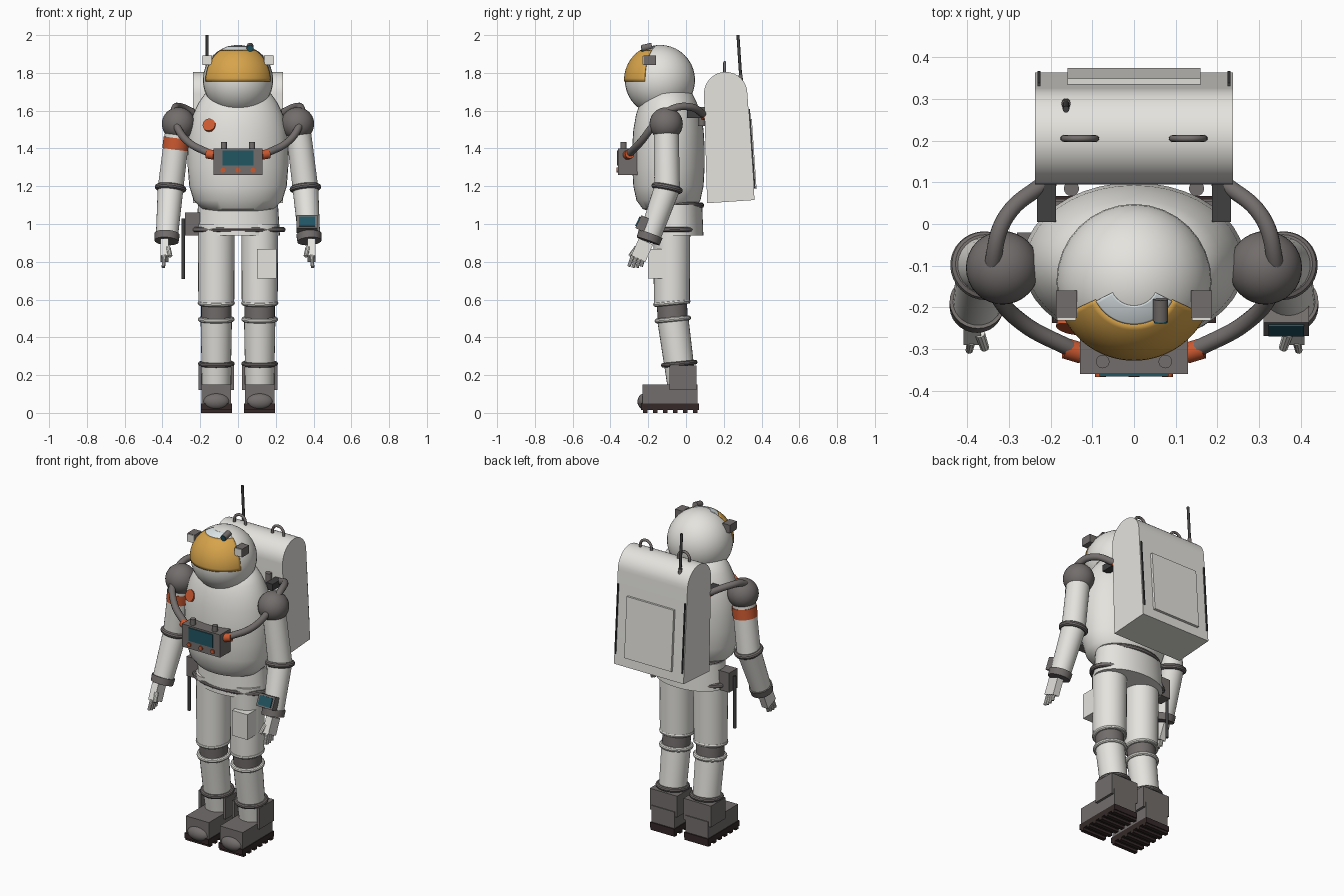
import bpy, bmesh, math
from mathutils import Vector, Matrix, Euler

cube = bpy.data.objects.get("Cube")
if cube:
    bpy.data.objects.remove(cube, do_unlink=True)


def material(name, rgb):
    m = bpy.data.materials.new(name)
    m.use_nodes = True
    m.diffuse_color = (*rgb, 1)
    m.node_tree.nodes["Principled BSDF"].inputs["Base Color"].default_value = (*rgb, 1)
    return m


WHITE = material("suit white", (0.78, 0.77, 0.73))
PALE = material("pale shade", (0.72, 0.78, 0.8))
GREY = material("warm grey", (0.17, 0.155, 0.15))
DARK = material("dark grey", (0.05, 0.05, 0.05))
SOLE = material("sole brown", (0.035, 0.022, 0.022))
GOLD = material("visor gold", (0.68, 0.37, 0.07))
ORANGE = material("orange", (0.6, 0.1, 0.03))
TEAL = material("screen teal", (0.015, 0.09, 0.12))


def finish(bm, name, mat, matrix=Matrix()):
    bmesh.ops.transform(bm, matrix=matrix, verts=bm.verts)
    bmesh.ops.recalc_face_normals(bm, faces=bm.faces)
    for f in bm.faces:
        f.smooth = True
    for e in bm.edges:
        e.smooth = e.calc_face_angle(0) < 0.6
    me = bpy.data.meshes.new(name)
    bm.to_mesh(me)
    bm.free()
    me.materials.append(mat)
    ob = bpy.data.objects.new(name, me)
    bpy.context.collection.objects.link(ob)
    return ob


def place(c, rot=(0, 0, 0), size=(1, 1, 1)):
    return Matrix.LocRotScale(Vector(c), Euler([math.radians(a) for a in rot]), Vector(size))


def box(name, mat, c, size, rot=(0, 0, 0)):
    bm = bmesh.new()
    bmesh.ops.create_cube(bm, size=1)
    return finish(bm, name, mat, place(c, rot, size))


def ball(name, mat, c, size):
    bm = bmesh.new()
    bmesh.ops.create_uvsphere(bm, u_segments=32, v_segments=20, radius=1)
    return finish(bm, name, mat, place(c, size=size))


def tube(name, mat, a, b, r1, r2=None, sides=28):
    a, b = Vector(a), Vector(b)
    bm = bmesh.new()
    bmesh.ops.create_cone(bm, cap_ends=True, segments=sides, radius1=r1,
                          radius2=r1 if r2 is None else r2, depth=(b - a).length)
    q = (b - a).to_track_quat('Z', 'Y')
    return finish(bm, name, mat, Matrix.LocRotScale((a + b) / 2, q, None))


def lathe(name, mat, profile, c, sx=1, sy=1, n=40):
    bm = bmesh.new()
    rings = []
    for r, z in profile:
        rings.append([bm.verts.new((r * sx * math.cos(math.tau * i / n),
                                    r * sy * math.sin(math.tau * i / n), z)) for i in range(n)])
    for lo, hi in zip(rings, rings[1:]):
        for i in range(n):
            j = (i + 1) % n
            bm.faces.new((lo[i], lo[j], hi[j], hi[i]))
    bm.faces.new(rings[0])
    bm.faces.new(rings[-1])
    return finish(bm, name, mat, place(c))


def ring(name, mat, c, r, t, axis=(0, 0, 1), ry=None, n=32, m=10):
    """Torus, optionally oval, around an axis."""
    ry = ry or r
    bm = bmesh.new()
    g = []
    for i in range(n):
        u = math.tau * i / n
        g.append([bm.verts.new(((r + t * math.cos(math.tau * k / m)) * math.cos(u),
                                (ry + t * math.cos(math.tau * k / m)) * math.sin(u),
                                t * math.sin(math.tau * k / m))) for k in range(m)])
    for i in range(n):
        for k in range(m):
            i2, k2 = (i + 1) % n, (k + 1) % m
            bm.faces.new((g[i][k], g[i2][k], g[i2][k2], g[i][k2]))
    rot = Vector((0, 0, 1)).rotation_difference(Vector(axis))
    return finish(bm, name, mat, Matrix.LocRotScale(Vector(c), rot, None))


def hose(name, mat, points, r):
    cu = bpy.data.curves.new(name, 'CURVE')
    cu.dimensions = '3D'
    cu.bevel_depth, cu.bevel_resolution, cu.resolution_u = r, 4, 8
    cu.use_fill_caps = True
    sp = cu.splines.new('BEZIER')
    sp.bezier_points.add(len(points) - 1)
    for p, co in zip(sp.bezier_points, points):
        p.co = co
        p.handle_left_type = p.handle_right_type = 'AUTO'
    cu.materials.append(mat)
    ob = bpy.data.objects.new(name, cu)
    bpy.context.collection.objects.link(ob)


def dome_patch(name, mat, c, r, az, lo, hi, n=28, m=12):
    """Piece of a sphere facing the front."""
    bm = bmesh.new()
    g = []
    for i in range(n + 1):
        a = math.radians(-az + 2 * az * i / n)
        row = []
        for k in range(m + 1):
            e = math.radians(lo + (hi - lo) * k / m)
            row.append(bm.verts.new((r * math.cos(e) * math.sin(a),
                                     -r * math.cos(e) * math.cos(a), r * math.sin(e))))
        g.append(row)
    for i in range(n):
        for k in range(m):
            bm.faces.new((g[i][k], g[i + 1][k], g[i + 1][k + 1], g[i][k + 1]))
    ob = finish(bm, name, mat, place(c))
    s = ob.modifiers.new("thickness", 'SOLIDIFY')
    s.thickness, s.offset = 0.006, 0


# Helmet, visor and lamps
HEAD = (0, -0.138, 1.762)
ball("helmet", WHITE, HEAD, (0.186,) * 3)
dome_patch("visor", GOLD, HEAD, 0.187, 65, -2, 57)
dome_patch("sun_shade", PALE, HEAD, 0.186, 63, 57, 72)
tube("helmet_camera", GREY, (0.064, -0.18, 1.942), (0.064, -0.232, 1.93), 0.018)
tube("camera_lens", TEAL, (0.064, -0.23, 1.93), (0.064, -0.237, 1.929), 0.016)

# Torso and hips
lathe("torso", WHITE, [(0.15, 1.07), (0.19, 1.08), (0.235, 1.125), (0.258, 1.2), (0.266, 1.3),
                       (0.267, 1.4), (0.258, 1.5), (0.238, 1.58), (0.21, 1.64), (0.175, 1.69),
                       (0.12, 1.715)], (0, -0.093, 0), 1, 0.72)
lathe("hips", WHITE, [(0.222, 0.94), (0.212, 1.1)], (0, -0.05, 0), 1, 0.64)
ring("waist_ring", GREY, (0, -0.065, 1.105), 0.195, 0.016, (0, 0.04, 1), ry=0.145)
ring("belt", GREY, (0, -0.06, 0.97), 0.238, 0.014, ry=0.12)
tube("chest_badge", ORANGE, (-0.15, -0.236, 1.52), (-0.154, -0.252, 1.526), 0.034)
box("hip_pouch", GREY, (-0.24, -0.06, 1.0), (0.08, 0.08, 0.12))
tube("hip_rod", DARK, (-0.29, -0.06, 0.71), (-0.29, -0.06, 1.03), 0.009, sides=12)

# Chest control unit
box("control_unit", GREY, (0, -0.305, 1.33), (0.26, 0.11, 0.14))
box("control_screen", TEAL, (0, -0.362, 1.35), (0.165, 0.008, 0.08))
for x in (-0.08, 0, 0.08):
    tube("control_button", ORANGE, (x, -0.358, 1.285), (x, -0.367, 1.285), 0.013)

# Backpack: rounded side profile extruded across
outline = [(0.112, 1.11), (0.363, 1.127)]
outline += [(0.21 + 0.115 * math.cos(math.pi * i / 16), 1.69 + 0.115 * math.sin(math.pi * i / 16))
            for i in range(17)]
bm = bmesh.new()
face = bm.faces.new([bm.verts.new((-0.237, y, z)) for y, z in outline])
ext = bmesh.ops.extrude_face_region(bm, geom=[face])
bmesh.ops.translate(bm, vec=(0.474, 0, 0), verts=[v for v in ext["geom"] if isinstance(v, bmesh.types.BMVert)])
finish(bm, "backpack", WHITE)
box("back_panel", WHITE, (0, 0.353, 1.37), (0.32, 0.016, 0.37), (3.9, 0, 0))
tube("antenna", DARK, (-0.163, 0.292, 1.74), (-0.163, 0.275, 2.0), 0.008, sides=12)
tube("antenna_base", GREY, (-0.163, 0.292, 1.74), (-0.163, 0.288, 1.79), 0.011, sides=12)

for s in (-1, 1):
    side = "left" if s > 0 else "right"

    def P(x, y, z):
        return (s * x, y, z)

    # Fittings on helmet, chest unit and pack
    box(side + "_lamp", GREY, P(0.162, -0.193, 1.867), (0.05, 0.066, 0.05))
    box(side + "_lamp_glass", WHITE, P(0.162, -0.228, 1.867), (0.046, 0.007, 0.046))
    tube(side + "_knob", GREY, P(0.075, -0.33, 1.4), P(0.075, -0.33, 1.435), 0.016)
    tube(side + "_front_coupling", ORANGE, P(0.125, -0.31, 1.365), P(0.165, -0.298, 1.372), 0.025)
    tube(side + "_back_coupling", ORANGE, P(0.215, 0.085, 1.575), P(0.205, 0.115, 1.575), 0.025)
    hose(side + "_hose", GREY, [P(0.14, -0.305, 1.368), P(0.27, -0.235, 1.44), P(0.33, -0.16, 1.535),
                                P(0.335, -0.07, 1.61), P(0.305, 0.02, 1.62), P(0.213, 0.1, 1.577)], 0.02)
    box(side + "_pack_bracket", DARK, P(0.21, 0.055, 1.58), (0.045, 0.1, 0.04))
    tube(side + "_pack_stud", GREY, P(0.15, 0.085, 1.52), P(0.15, 0.085, 1.62), 0.018)
    box(side + "_pack_strip", DARK, P(0.228, 0.346, 1.4), (0.007, 0.014, 0.42), (3.9, 0, 0))
    hose(side + "_pack_handle", GREY, [P(0.09, 0.205, 1.795), P(0.1, 0.205, 1.84), P(0.13, 0.205, 1.855),
                                       P(0.16, 0.205, 1.84), P(0.17, 0.205, 1.795)], 0.008)

    # Arm
    shoulder, elbow, wrist = P(0.315, -0.105, 1.53), P(0.357, -0.1, 1.19), P(0.377, -0.195, 0.925)
    ball(side + "_shoulder", GREY, shoulder, (0.088,) * 3)
    tube(side + "_upper_arm", WHITE, shoulder, elbow, 0.066, 0.068)
    ball(side + "_elbow", WHITE, elbow, (0.068,) * 3)
    ring(side + "_elbow_ring", GREY, elbow, 0.068, 0.016, (s * -0.1, 0.2, 1))
    tube(side + "_forearm", WHITE, elbow, wrist, 0.068, 0.058)
    low = Vector(wrist) + (Vector(wrist) - Vector(elbow)) * 0.06
    high = Vector(wrist) - (Vector(wrist) - Vector(elbow)) * 0.08
    tube(side + "_cuff", GREY, low, high, 0.064, 0.067)

    # Hand
    box(side + "_palm", WHITE, P(0.388, -0.232, 0.862), (0.042, 0.082, 0.1), (-24, 0, 0))
    for i in range(4):
        y = -0.288 + i * 0.022
        tube(side + "_finger", WHITE, P(0.39, y + 0.008, 0.835 + i * 0.008),
             P(0.395, y - 0.015, 0.775 - 0.006 * (i in (1, 2))), 0.011, 0.009, 10)
    tube(side + "_thumb", WHITE, P(0.37, -0.262, 0.875), P(0.358, -0.297, 0.83), 0.013, 0.011, 10)

    # Leg
    hip, knee, shin, ankle = P(0.115, -0.075, 1.0), P(0.115, -0.075, 0.58), P(0.115, -0.07, 0.5), P(0.115, -0.02, 0.13)
    tube(side + "_thigh", WHITE, hip, knee, 0.098, 0.095)
    tube(side + "_knee", GREY, knee, shin, 0.08)
    tube(side + "_shin", WHITE, shin, ankle, 0.083, 0.076)
    for z, y, r, mat in ((0.582, -0.075, 0.086, WHITE), (0.495, -0.07, 0.084, WHITE), (0.26, -0.036, 0.084, GREY)):
        ring(side + "_leg_ring", mat, P(0.115, y, z), r, 0.013, (0, -0.1, 1))

    # Boot with open-front heel guard and treaded sole
    box(side + "_boot", GREY, P(0.115, -0.085, 0.098), (0.156, 0.29, 0.105))
    box(side + "_heel_guard", GREY, P(0.115, 0.01, 0.185), (0.186, 0.09, 0.13))
    for x in (0.03, 0.2):
        box(side + "_ankle_plate", GREY, P(x, -0.04, 0.185), (0.016, 0.096, 0.13))
    ball(side + "_toe_cap", GREY, P(0.115, -0.215, 0.06), (0.072, 0.042, 0.045))
    box(side + "_sole", SOLE, P(0.115, -0.085, 0.032), (0.164, 0.305, 0.034))
    for i in range(6):
        box(side + "_tread", SOLE, P(0.115, -0.215 + i * 0.053, 0.011), (0.164, 0.024, 0.022))

# Right arm band, left wrist display, left thigh pocket
a, b = Vector((-0.315, -0.105, 1.53)), Vector((-0.357, -0.1, 1.19))
tube("arm_band", ORANGE, a.lerp(b, 0.22), a.lerp(b, 0.4), 0.07)
turn = (-25, 0, 0)
box("wrist_display", GREY, (0.365, -0.225, 1.0), (0.11, 0.06, 0.075), turn)
box("wrist_screen", TEAL, (0.365, -0.254, 1.013), (0.085, 0.008, 0.055), turn)
box("thigh_pocket", WHITE, (0.152, -0.155, 0.79), (0.105, 0.09, 0.155))
